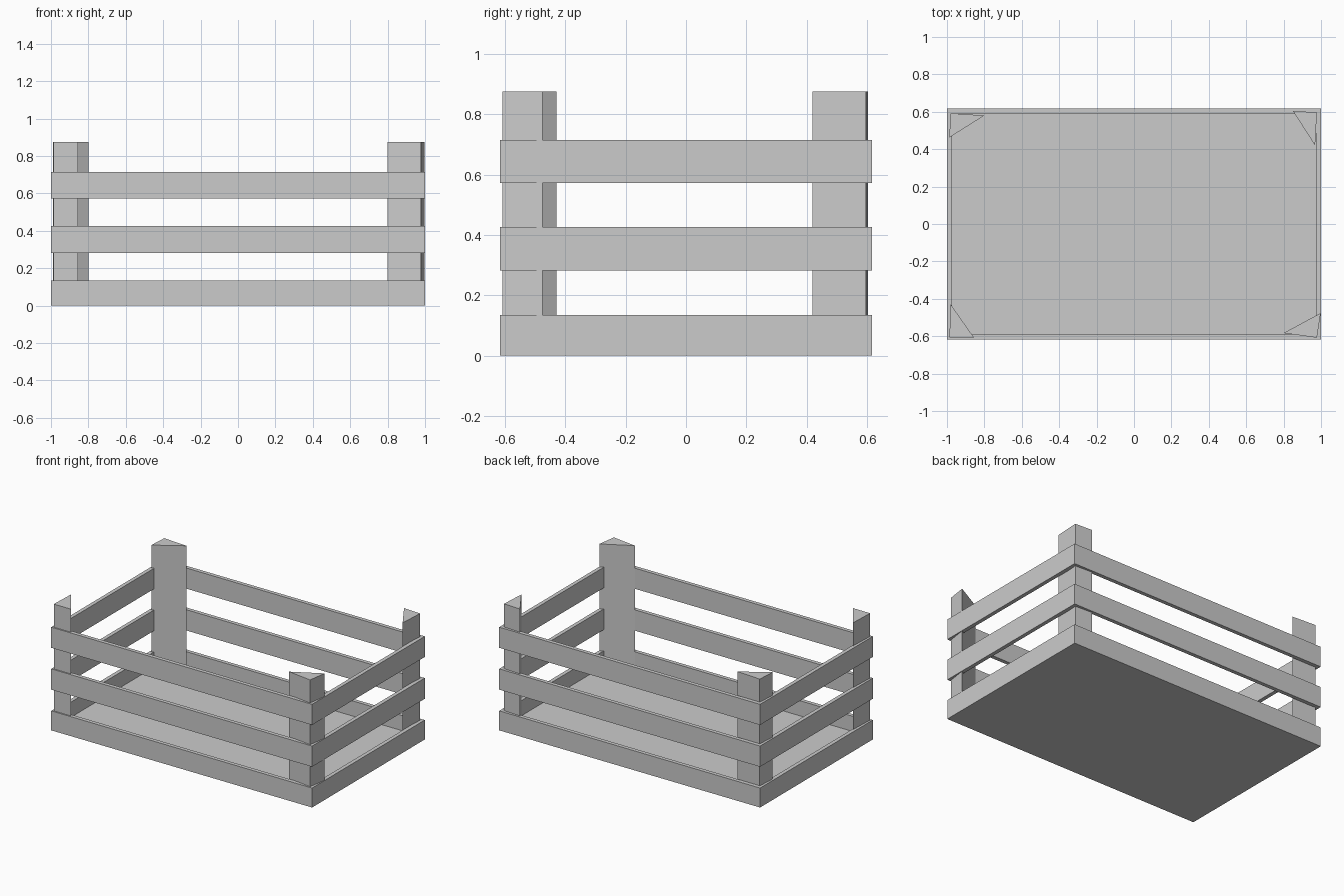
import bpy, bmesh

if "Cube" in bpy.data.objects:
    bpy.data.objects.remove(bpy.data.objects["Cube"])

HX, HY = 1.0, 0.617      # half length and half width of the crate
T = 0.027                # plank thickness
FLOOR = 0.03             # floor thickness
POST_TOP = 0.875


def prism(name, outline, z0, z1):
    """Extrude a flat outline from z0 up to z1."""
    bm = bmesh.new()
    face = bm.faces.new([bm.verts.new((x, y, z0)) for x, y in outline])
    top = bmesh.ops.extrude_face_region(bm, geom=[face])["geom"]
    verts = [v for v in top if isinstance(v, bmesh.types.BMVert)]
    bmesh.ops.translate(bm, verts=verts, vec=(0, 0, z1 - z0))
    bmesh.ops.recalc_face_normals(bm, faces=bm.faces)
    mesh = bpy.data.meshes.new(name)
    bm.to_mesh(mesh)
    bm.free()
    obj = bpy.data.objects.new(name, mesh)
    bpy.context.collection.objects.link(obj)
    return obj


def plank(name, x0, x1, y0, y1, z0, z1):
    return prism(name, [(x0, y0), (x1, y0), (x1, y1), (x0, y1)], z0, z1)


# floor board, inside the lowest ring of planks
plank("floor", -HX + T, HX - T, -HY + T, HY - T, 0, FLOOR)

# three rings of side planks; end planks butt between the long ones
levels = {"lower": (0, 0.135), "middle": (0.282, 0.426), "upper": (0.572, 0.715)}
for level, (z0, z1) in levels.items():
    plank(f"{level}_front_plank", -HX, HX, -HY, -HY + T, z0, z1)
    plank(f"{level}_back_plank", -HX, HX, HY - T, HY, z0, z1)
    plank(f"{level}_left_plank", -HX, -HX + T, -HY + T, HY - T, z0, z1)
    plank(f"{level}_right_plank", HX - T, HX, -HY + T, HY - T, z0, z1)

# irregular triangular corner posts
posts = {
    "back_left_post": [(-0.98, 0.592), (-0.80, 0.58), (-0.988, 0.462)],
    "front_left_post": [(-0.98, -0.43), (-0.855, -0.608), (-0.987, -0.608)],
    "front_right_post": [(0.80, -0.583), (0.998, -0.476), (0.978, -0.608)],
    "back_right_post": [(0.85, 0.604), (0.978, 0.597), (0.968, 0.42)],
}
for name, outline in posts.items():
    prism(name, outline, FLOOR / 2, POST_TOP)
